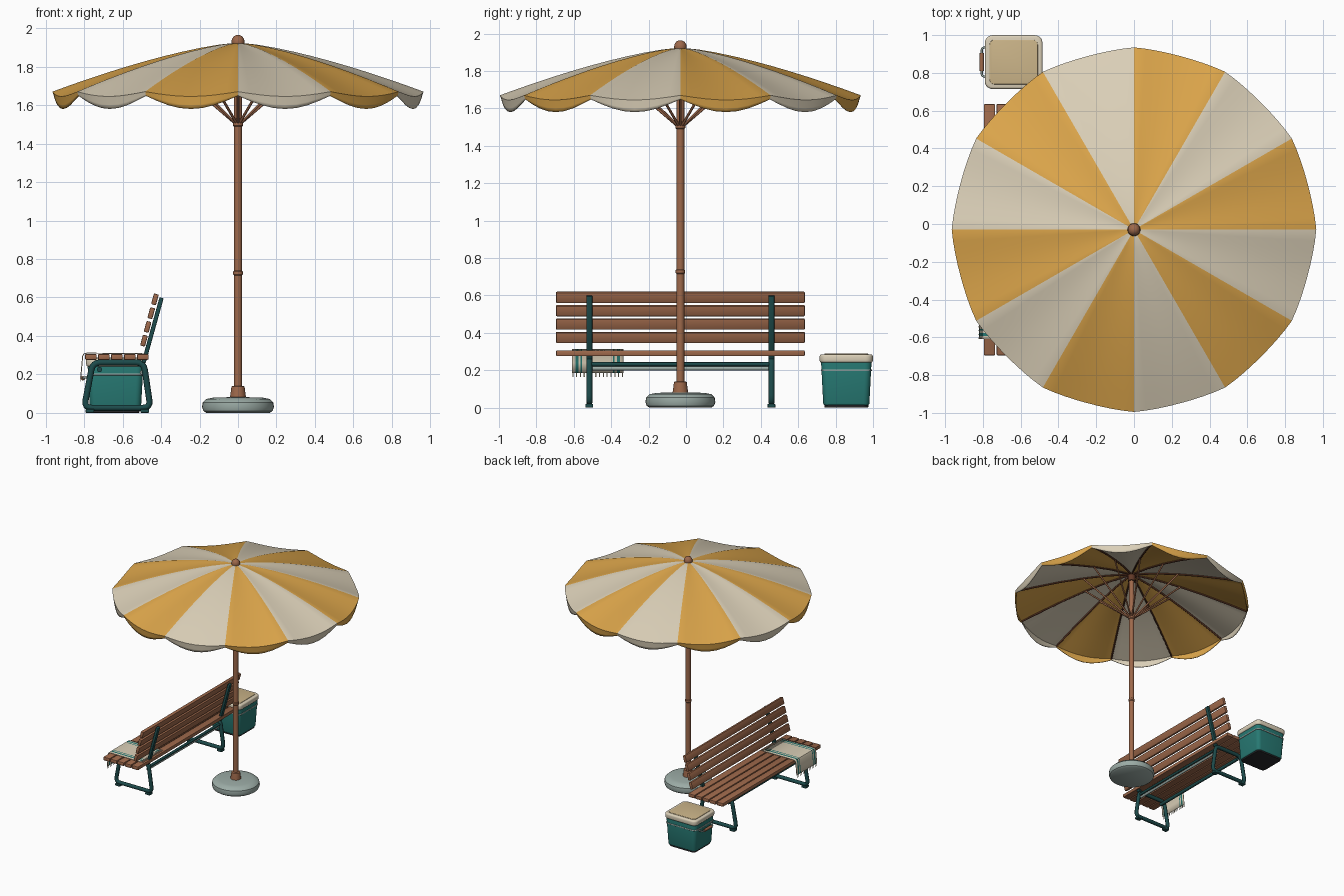
import bpy, bmesh
from math import sin, cos, pi, radians
from mathutils import Vector

if "Cube" in bpy.data.objects:
    bpy.data.objects.remove(bpy.data.objects["Cube"])


def material(name, r, g, b):
    m = bpy.data.materials.new(name)
    m.use_nodes = True
    m.diffuse_color = (r, g, b, 1)
    m.node_tree.nodes["Principled BSDF"].inputs["Base Color"].default_value = (r, g, b, 1)
    return m


ORANGE = material("orange fabric", .72, .38, .07)
CREAM = material("cream fabric", .71, .63, .48)
WOOD = material("warm wood", .34, .14, .07)
DARKWOOD = material("dark wood", .12, .04, .02)
TEAL = material("teal plastic", .02, .19, .17)
FRAME = material("dark teal metal", .012, .07, .07)
GREY = material("pale grey stone", .33, .41, .38)
TAN = material("tan pad", .60, .46, .25)
BLACK = material("dark rubber", .02, .02, .023)


def finish(name, bm, *mats, smooth=True):
    bmesh.ops.recalc_face_normals(bm, faces=bm.faces)
    me = bpy.data.meshes.new(name)
    bm.to_mesh(me)
    bm.free()
    ob = bpy.data.objects.new(name, me)
    bpy.context.collection.objects.link(ob)
    for m in mats:
        me.materials.append(m)
    if smooth:
        bpy.ops.object.select_all(action='DESELECT')
        ob.select_set(True)
        bpy.context.view_layer.objects.active = ob
        bpy.ops.object.shade_smooth_by_angle(angle=radians(35))
    return ob


def box(name, loc, size, mat, bevel=.005, tilt=0):
    bm = bmesh.new()
    bmesh.ops.create_cube(bm, size=1)
    bmesh.ops.scale(bm, vec=size, verts=bm.verts)
    if bevel:
        bmesh.ops.bevel(bm, geom=bm.edges[:], offset=bevel, segments=2, profile=.5, affect='EDGES')
    ob = finish(name, bm, mat)
    ob.location = loc
    ob.rotation_euler.y = tilt
    return ob


def rounded_box(name, loc, size, corner, edge, mat, taper=1):
    """Box with rounded upright corners, softened rims and a tapered bottom."""
    bm = bmesh.new()
    bmesh.ops.create_cube(bm, size=1)
    bmesh.ops.scale(bm, vec=size, verts=bm.verts)
    upright = [e for e in bm.edges if abs(e.verts[0].co.z - e.verts[1].co.z) > .001]
    bmesh.ops.bevel(bm, geom=upright, offset=corner, segments=5, profile=.5, affect='EDGES')
    rims = [e for e in bm.edges if abs(e.verts[0].co.z - e.verts[1].co.z) < .0001]
    bmesh.ops.bevel(bm, geom=rims, offset=edge, segments=3, profile=.5, affect='EDGES')
    for v in bm.verts:
        k = 1 + (taper - 1) * (.5 - v.co.z / size[2])
        v.co.x *= k
        v.co.y *= k
    ob = finish(name, bm, mat)
    ob.location = loc
    return ob


def lathe(name, profile, mat, loc, sides=32):
    bm = bmesh.new()
    rings = [[bm.verts.new((r * cos(2 * pi * i / sides), r * sin(2 * pi * i / sides), z))
              for i in range(sides)] for r, z in profile]
    for a, b in zip(rings, rings[1:]):
        for i in range(sides):
            j = (i + 1) % sides
            bm.faces.new((a[i], a[j], b[j], b[i]))
    bm.faces.new(rings[0])
    bm.faces.new(rings[-1])
    ob = finish(name, bm, mat)
    ob.location = loc
    return ob


def tube(name, points, radius, mat, fillet=0, closed=False):
    pts = [Vector(p) for p in points]
    path = []
    for i, p in enumerate(pts):
        if fillet and (closed or 0 < i < len(pts) - 1):
            a = p + (pts[i - 1] - p).normalized() * fillet
            b = p + (pts[(i + 1) % len(pts)] - p).normalized() * fillet
            path += [a * (1 - t) ** 2 + p * 2 * t * (1 - t) + b * t * t for t in (0, .25, .5, .75, 1)]
        else:
            path.append(p)
    cu = bpy.data.curves.new(name, 'CURVE')
    cu.dimensions = '3D'
    cu.bevel_depth = radius
    cu.bevel_resolution = 2
    cu.use_fill_caps = True
    sp = cu.splines.new('POLY')
    sp.points.add(len(path) - 1)
    for q, p in zip(sp.points, path):
        q.co = (*p, 1)
    sp.use_cyclic_u = closed
    sp.use_smooth = True
    cu.materials.append(mat)
    ob = bpy.data.objects.new(name, cu)
    bpy.context.collection.objects.link(ob)
    return ob


# Parasol: scalloped canopy of twelve gores with a hanging valance
MID = -.03
RIM, TOP, GORES, STEPS, RINGS = .965, 1.925, 12, 8, 10


def rib_height(r):
    return TOP - .255 * (r / RIM) ** 1.4


bm = bmesh.new()
count = GORES * STEPS
grid = []
for k in range(1, RINGS + 4):
    t = min(k / RINGS, 1)
    drop = max(k - RINGS, 0) / 3
    ring = []
    for i in range(count):
        a = 2 * pi * i / count
        sag = sin(pi * (i % STEPS) / STEPS)
        r = RIM * t - .014 * sag * t * t - .008 * drop
        z = rib_height(RIM * t) - .025 * sag * t - drop * (.022 + .043 * sag)
        ring.append(bm.verts.new((r * cos(a), r * sin(a), z)))
    grid.append(ring)
apex = bm.verts.new((0, 0, TOP))
for i in range(count):
    j = (i + 1) % count
    colour = (i // STEPS) % 2
    bm.faces.new((apex, grid[0][i], grid[0][j])).material_index = colour
    for a, b in zip(grid, grid[1:]):
        bm.faces.new((a[i], b[i], b[j], a[j])).material_index = colour
canopy = finish("canopy", bm, ORANGE, CREAM)
canopy.location.y = MID
thick = canopy.modifiers.new("fabric thickness", 'SOLIDIFY')
thick.thickness = .005

for g in range(GORES):
    a = 2 * pi * g / GORES

    def spoke(r, z):
        return (r * cos(a), r * sin(a) + MID, z)

    tube("canopy_rib", [spoke(r, rib_height(r) - .012) for r in (.02, .2, .4, .6, .8, .96)], .007, DARKWOOD)
    tube("strut", [spoke(.02, 1.51), spoke(.4, rib_height(.4) - .015)], .007, WOOD)

# Pole, fittings and base
at = (0, MID, 0)
lathe("pole", [(.021, .07), (.021, 1.92)], WOOD, at, 20)
lathe("pole_joint", [(.021, .715), (.025, .72), (.025, .735), (.021, .74)], WOOD, at, 20)
lathe("strut_hub", [(.022, 1.49), (.027, 1.495), (.027, 1.525), (.022, 1.53)], WOOD, at, 20)
lathe("top_hub", [(.03, 1.85), (.03, 1.905)], DARKWOOD, at, 20)
lathe("finial", [(.03, 1.91), (.034, 1.925), (.032, 1.942), (.022, 1.957), (.008, 1.964)], WOOD, at, 20)
lathe("pole_socket", [(.042, .07), (.041, .085), (.034, .137), (.028, .14)], WOOD, at, 24)
lathe("parasol_base", [(.165, 0), (.18, .01), (.187, .03), (.183, .055), (.165, .072), (.13, .079), (.04, .082)],
      GREY, at, 40)

# Bench slats
for i in range(5):
    box("seat_slat", (-.765 + i * .0675, MID, .291), (.06, 1.33, .03), WOOD)
TILT = radians(15.5)
for i in range(4):
    box("back_slat", (-.432 - i * .019, MID, .59 - i * .0715), (.026, 1.33, .058), WOOD, tilt=TILT)

# Bench frames
for side in (-1, 1):
    y = MID + side * .487
    tube("leg_frame", [(-.755, y, .262), (-.8, y, .026), (-.455, y, .026), (-.49, y, .262)],
         .016, FRAME, .04, True)
    for x in (-.77, -.485):
        box("foot", (x, y, .01), (.045, .042, .02), FRAME, .004)
    box("back_support", (-.444, y, .43), (.022, .032, .35), FRAME, .004, TILT)
tube("front_rail", [(-.72, MID - .487, .225), (-.72, MID + .487, .225)], .014, FRAME)
for x, z, m in ((-.49, .232, FRAME), (-.5, .21, GREY)):
    tube("rear_rail", [(x, MID - .487, z), (x, MID + .487, z)], .011, m)

# Towel draped over the seat, striped along both long sides
drape = [(-.5, .311), (-.785, .313), (-.803, .309), (-.81, .295), (-.815, .24), (-.82, .185)]
bands = [0, .018, .034, .046, .054, .221, .229, .241, .257, .275]
bm = bmesh.new()
rows = [[bm.verts.new((x, -.61 + b, z)) for b in bands] for x, z in drape]
for a, b in zip(rows, rows[1:]):
    for i in range(len(bands) - 1):
        bm.faces.new((a[i], a[i + 1], b[i + 1], b[i])).material_index = i % 2
towel = finish("towel", bm, CREAM, TEAL)
towel.modifiers.new("towel thickness", 'SOLIDIFY').thickness = .005
for i in range(14):
    y = -.605 + i * .0204
    box("front_fringe", (-.82, y, .176), (.004, .006, .024), CREAM, 0)
    box("rear_fringe", (-.49, y, .31), (.024, .006, .004), CREAM, 0)

# Cooler
CX, CY = -.637, .857
rounded_box("cooler_base", (CX, CY, .01), (.25, .235, .02), .03, .004, BLACK)
rounded_box("cooler_body", (CX, CY, .13), (.29, .27, .235), .035, .01, TEAL, .91)
rounded_box("cooler_band", (CX, CY, .2), (.293, .273, .01), .035, .002, GREY)
rounded_box("cooler_lid", (CX, CY, .263), (.305, .285, .045), .04, .012, CREAM)
rounded_box("lid_pad", (CX, CY, .285), (.255, .235, .008), .025, .002, TAN)
tube("handle_bar", [(-.775, .775, .19), (-.806, .785, .18), (-.806, .93, .18), (-.775, .94, .19)], .006, GREY, .01)
tube("handle_grip", [(-.806, .81, .18), (-.806, .905, .18)], .012, WOOD)
